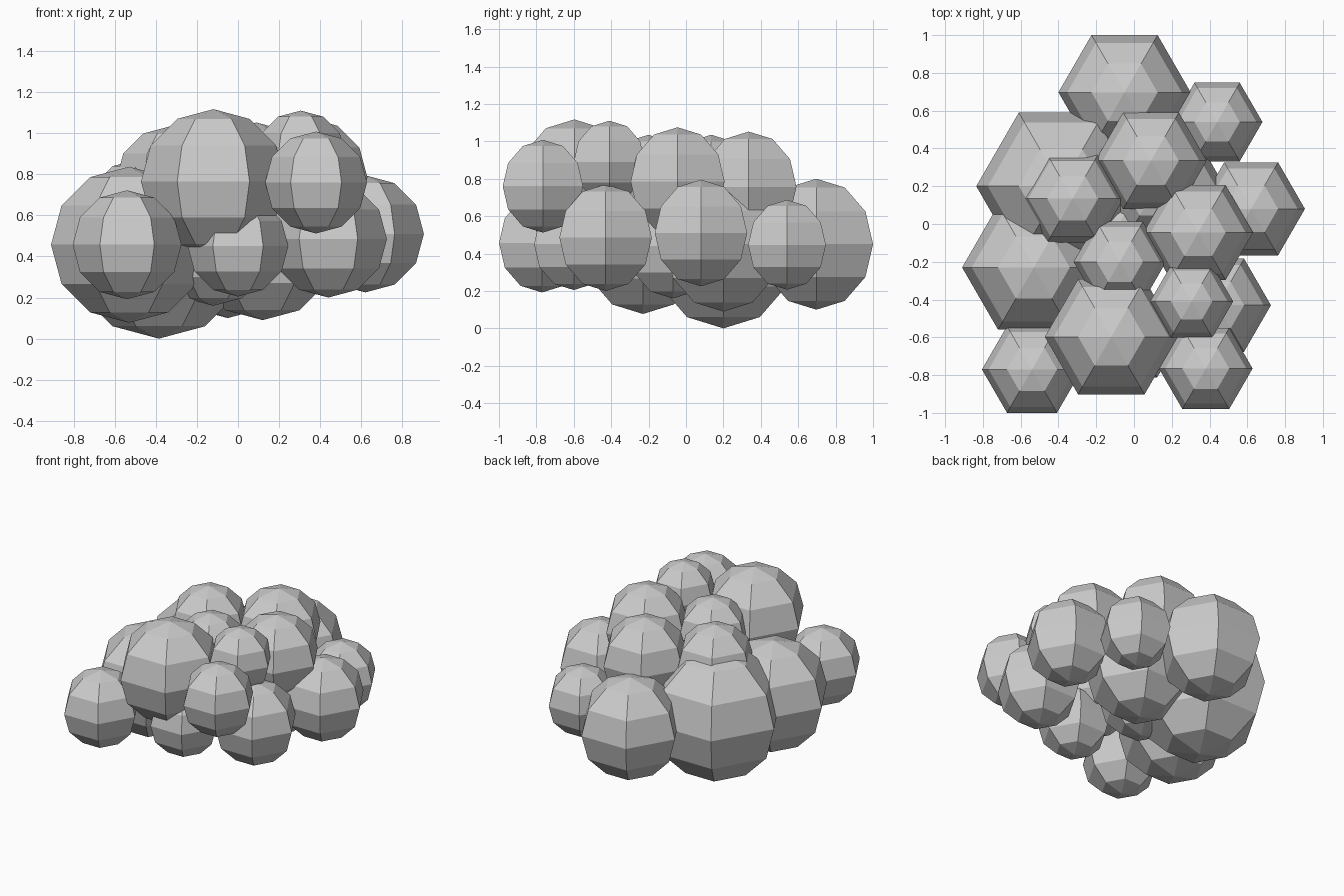
import bpy
import math

# Cloud puffs: low-poly balls, (x, y, z, radius)
LOWER = [
    (-0.05, 0.697, 0.45, 0.35),
    (0.44, 0.54, 0.447, 0.24),
    (-0.385, 0.20, 0.45, 0.45),
    (-0.53, -0.23, 0.457, 0.38),
    (-0.54, -0.77, 0.457, 0.265),
    (0.00, -0.60, 0.45, 0.245),
    (0.44, -0.43, 0.485, 0.285),
    (0.62, 0.08, 0.51, 0.285),
    (0.12, 0.20, 0.45, 0.36),
    (-0.12, -0.07, 0.44, 0.28),
]
UPPER = [
    (-0.12, -0.597, 0.765, 0.352),
    (0.38, -0.765, 0.76, 0.248),
    (0.34, -0.045, 0.785, 0.29),
    (0.09, 0.335, 0.757, 0.295),
    (-0.325, 0.135, 0.765, 0.27),
    (-0.075, -0.20, 0.79, 0.245),
    (0.305, -0.41, 0.89, 0.22),
]


def puff(name, x, y, z, r):
    # Turned so a flat side faces the front
    bpy.ops.mesh.primitive_uv_sphere_add(segments=6, ring_count=6, radius=r,
                                         location=(x, y, z), rotation=(0, 0, math.pi / 2))
    bpy.context.object.name = name


# Lower layer of puffs
for i, p in enumerate(LOWER):
    puff(f"lower_cloud_puff_{i + 1}", *p)

# Upper layer of puffs
for i, p in enumerate(UPPER):
    puff(f"upper_cloud_puff_{i + 1}", *p)
